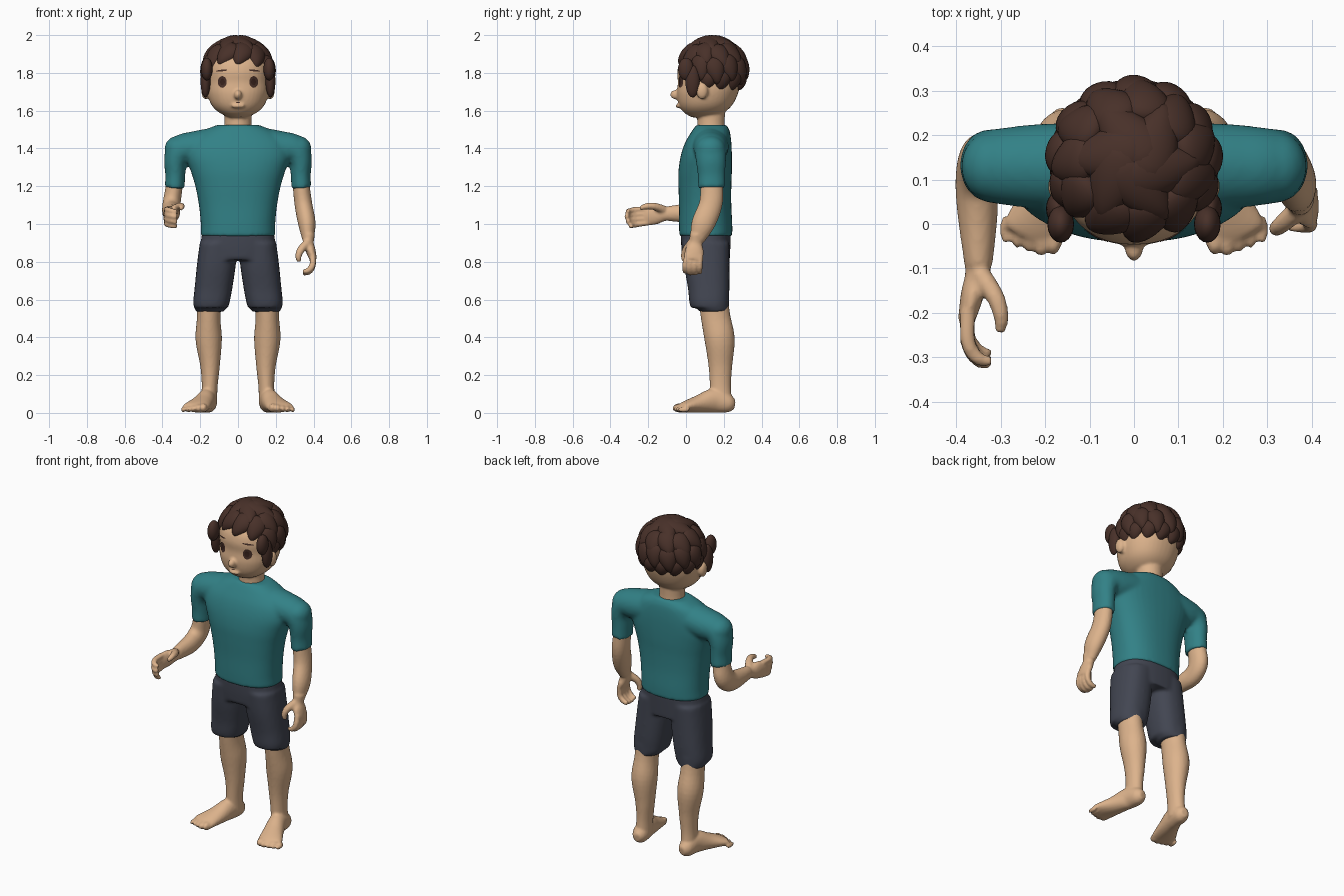
import bpy, bmesh, math
from mathutils import Vector, Matrix

cube = bpy.data.objects.get("Cube")
if cube:
    bpy.data.objects.remove(cube, do_unlink=True)


def material(name, rgb):
    m = bpy.data.materials.new(name)
    m.use_nodes = True
    m.diffuse_color = (*rgb, 1)
    m.node_tree.nodes["Principled BSDF"].inputs["Base Color"].default_value = (*rgb, 1)
    return m


SKIN = material("skin", (.72, .45, .262))
TEAL = material("teal_cloth", (.032, .22, .24))
GREY = material("slate_cloth", (.055, .061, .084))
HAIR = material("brown_hair", (.065, .03, .022))
DARK = material("dark_brown", (.04, .016, .012))


def finish(bm, name, mat, voxel=0, smooth=4):
    """Turn a bmesh into a smooth object, fusing overlapping volumes if voxel is set."""
    bmesh.ops.recalc_face_normals(bm, faces=bm.faces)
    for f in bm.faces:
        f.smooth = True
    me = bpy.data.meshes.new(name)
    bm.to_mesh(me)
    bm.free()
    me.materials.append(mat)
    ob = bpy.data.objects.new(name, me)
    bpy.context.collection.objects.link(ob)
    if voxel:
        r = ob.modifiers.new("fuse", "REMESH")
        r.mode, r.voxel_size, r.use_smooth_shade = "VOXEL", voxel, True
        s = ob.modifiers.new("soften", "SMOOTH")
        s.factor, s.iterations = .5, smooth
    return ob


def spline(pts, steps=5):
    """Catmull-Rom samples through tuples of any length."""
    p = [Vector(q) for q in pts]
    p = [p[0] * 2 - p[1]] + p + [p[-1] * 2 - p[-2]]
    out = []
    for a, b, c, d in zip(p, p[1:], p[2:], p[3:]):
        for i in range(steps):
            t = i / steps
            out.append(b + (c - a) * (t / 2) + (a * 2 - b * 5 + c * 4 - d) * (t * t / 2)
                       + (b * 3 - a - c * 3 + d) * (t ** 3 / 2))
    return out + [p[-2]]


def tube(bm, pts, ref=(1, 0, 0), flat=False, power=2.0, sides=24):
    """Loft through (x, y, z, radius across, radius other way)."""
    rows = spline(pts)
    rings = []
    for i, r in enumerate(rows):
        a, b = rows[max(i - 1, 0)], rows[min(i + 1, len(rows) - 1)]
        t = Vector((0, 0, 1)) if flat else (Vector(b[:3]) - Vector(a[:3])).normalized()
        u = Vector(ref)
        u = (u - t * u.dot(t)).normalized()
        v = t.cross(u)
        ring = []
        for k in range(sides):
            an = math.tau * k / sides
            c, s = math.cos(an), math.sin(an)
            c = math.copysign(abs(c) ** (2 / power), c)
            s = math.copysign(abs(s) ** (2 / power), s)
            ring.append(bm.verts.new(Vector(r[:3]) + u * c * max(r[3], .004) + v * s * max(r[4], .004)))
        rings.append(ring)
    for p, q in zip(rings, rings[1:]):
        for k in range(sides):
            j = (k + 1) % sides
            bm.faces.new((p[k], p[j], q[j], q[k]))
    bm.faces.new(rings[0][::-1])
    bm.faces.new(rings[-1])


def stack(bm, rows, power):
    """Horizontal sections given as (z, half width, front y, back y)."""
    tube(bm, [(0, (f + b) / 2, z, w, (b - f) / 2) for z, w, f, b in rows], flat=True, power=power, sides=40)


def ball(bm, centre, radii, rot=Matrix.Identity(4), taper=0):
    new = bmesh.ops.create_uvsphere(bm, u_segments=20, v_segments=12, radius=1)["verts"]
    for v in new:
        c = v.co
        c.x *= 1 - taper * c.y
        v.co = Vector(centre) + (rot @ Vector(c[i] * radii[i] for i in range(3)))
    return new


def hand(bm, origin, fwd, palm, thumb):
    """Relaxed hand in a local frame: forward, palm side, thumb side."""
    o, f, n, t = (Vector(v) for v in (origin, fwd, palm, thumb))
    at = lambda a, b, c: o + f * a + n * b + t * c
    ref = n
    tube(bm, [(*at(-.05, 0, 0), .034, .038), (*at(.01, 0, 0), .028, .036),
              (*at(.06, -.012, 0), .026, .05), (*at(.12, -.026, -.002), .019, .05)], ref)
    for i in range(4):
        c = .038 - .026 * i
        ln = (.94, 1, .96, .86)[i]
        tube(bm, [(*at(.09, -.022, c * .9), .017, .015), (*at(.09 + .075 * ln, -.022, c), .017, .015),
                  (*at(.09 + .115 * ln, .0, c - .004), .016, .014),
                  (*at(.09 + .125 * ln, .03, c - .008), .012, .011)], ref, sides=12)
    tube(bm, [(*at(.01, .005, .02), .024, .024), (*at(.06, .04, .045), .021, .02),
              (*at(.105, .053, .05), .017, .017), (*at(.14, .05, .042), .012, .012)], ref, sides=12)


# Bare body: head, neck, ears and nose
bm = bmesh.new()
stack(bm, [(1.565, .045, .03, .14), (1.59, .10, -.01, .20), (1.63, .14, -.037, .245), (1.69, .162, -.048, .275),
           (1.75, .167, -.043, .29), (1.81, .168, -.046, .29), (1.87, .155, -.025, .28), (1.93, .09, .04, .22)], 2.2)
stack(bm, [(1.42, .09, .05, .22), (1.52, .072, .06, .205), (1.64, .075, .055, .21)], 2)
ball(bm, (0, -.052, 1.685), (.021, .032, .026))
ball(bm, (0, -.04, 1.625), (.035, .014, .012))
for s in (-1, 1):
    ball(bm, (s * .172, .085, 1.705), (.022, .032, .045))
    # Legs and feet
    tube(bm, [(s * .15, .13, .72, .07, .08), (s * .155, .155, .52, .062, .078), (s * .155, .178, .39, .07, .08),
              (s * .148, .182, .25, .052, .063), (s * .15, .182, .14, .042, .056), (s * .155, .185, .05, .045, .06)])
    tube(bm, [(s * .15, .258, .045, .022, .025), (s * .155, .225, .05, .043, .049), (s * .165, .15, .065, .048, .064),
              (s * .19, .07, .048, .058, .047), (s * .218, .0, .033, .07, .031), (s * .232, -.03, .024, .068, .022)])
    for i in range(5):
        x, r = .182 + .027 * i, .024 - .0025 * i
        y = -.042 + .009 * abs(i - .7)
        ball(bm, (s * x, y, r + .003), (r * .82, .034, r))
# Hanging left arm and bent right arm
tube(bm, [(.325, .135, 1.33, .045, .055), (.335, .137, 1.2, .045, .06), (.347, .13, 1.1, .047, .062),
          (.365, .09, 1.0, .046, .062), (.37, .06, .92, .03, .04)])
hand(bm, (.373, .052, .905), (0, -.12, -.78), (-1, 0, 0), (0, -1, .12))
tube(bm, [(-.325, .135, 1.33, .045, .055), (-.338, .14, 1.2, .045, .06), (-.35, .135, 1.12, .047, .065),
          (-.355, .09, 1.075, .047, .06), (-.352, .02, 1.06, .045, .053), (-.35, -.09, 1.055, .032, .04)])
hand(bm, (-.352, -.1, 1.053), (0, -1, -.09), (1, 0, 0), (0, -.1, 1))
body = finish(bm, "body", SKIN, .0075, 3)

# Shirt: torso with shoulder caps and short sleeves
bm = bmesh.new()
stack(bm, [(.935, .197, -.035, .245), (1.0, .197, -.037, .245), (1.1, .207, -.037, .24), (1.2, .226, -.04, .24),
           (1.28, .25, -.04, .243), (1.36, .275, -.028, .243), (1.43, .26, -.005, .24),
           (1.49, .19, .03, .232), (1.525, .11, .055, .215)], 2.35)
for s in (-1, 1):
    tube(bm, [(s * .1, .13, 1.42, .1, .095), (s * .22, .13, 1.405, .095, .088), (s * .3, .13, 1.39, .086, .08),
              (s * .33, .132, 1.335, .08, .062), (s * .332, .135, 1.26, .073, .053),
              (s * .335, .136, 1.19, .073, .053)], (0, 1, 0))
    ball(bm, (s * .318, .13, 1.395), (.072, .08, .072))
finish(bm, "shirt", TEAL, .01, 6)

# Shorts: hips, two wide legs and inner hems
bm = bmesh.new()
stack(bm, [(.81, .2, -.018, .232), (.88, .2, -.025, .235), (.955, .19, -.028, .238)], 2.4)
for s in (-1, 1):
    tube(bm, [(s * .103, .105, .9, .1, .125), (s * .115, .11, .78, .103, .12), (s * .13, .12, .66, .1, .11),
              (s * .14, .122, .59, .097, .105), (s * .143, .125, .555, .09, .1)], flat=True, power=2.4)
    tube(bm, [(s * .148, .145, .6, .08, .085), (s * .148, .148, .535, .077, .08)], flat=True)
finish(bm, "shorts", GREY, .01, 5)

# Hair: a cap cut along the hairline, covered with rings of swirling locks
bm = bmesh.new()
mid = Vector((0, .14, 1.81))
ball(bm, mid, (.176, .172, .168))


def hairline(y):
    return 1.86 - .15 * min(max((y + .01) / .08, 0), 1)


low = [f for f in bm.faces if f.calc_center_median().z < hairline(f.calc_center_median().y)]
bmesh.ops.delete(bm, geom=low, context="FACES")


def lock(theta, az, size, swirl=.35):
    th, a = math.radians(theta), math.radians(az)
    n = Vector((math.sin(th) * math.sin(a), -math.sin(th) * math.cos(a), math.cos(th)))
    t = Vector((math.cos(a), math.sin(a), 0))
    d = t.cross(n)
    if d.z > 0:
        d = -d
    d = (d + t * swirl).normalized()
    rot = Matrix((d.cross(n), d, n)).transposed().to_4x4()
    pos = mid + Vector((n.x * .163, n.y * .158, n.z * .155))
    ball(bm, pos, size, rot, .35)


for i in range(6):
    lock(24, i * 60 + 15, (.055, .095, .034), .5)
for i in range(11):
    lock(56 + 5 * (i % 2), i * 360 / 11 + 8, (.054, .075, .038), -.45 if i in (0, 1, 10) else .35)
for i in range(9):
    lock(84 + 6 * (i % 2), 68 + i * 28, (.05, .075, .038), .2)
for i in range(8):
    lock(109, 80 + i * 28.5, (.045, .055, .034), -.2)
for s in (-1, 1):
    ball(bm, (s * .172, .035, 1.755), (.026, .038, .085))
    ball(bm, (s * .165, .0, 1.82), (.03, .042, .06))
finish(bm, "hair", HAIR)


# Painted face details: thin discs draped over the head
def face_patch(name, x, z, w, h, mat, tilt=0, lift=.003):
    bm = bmesh.new()
    grid = bmesh.ops.create_grid(bm, x_segments=10, y_segments=10, size=1)["verts"]
    for v in grid:
        a, b = v.co.x, v.co.y
        a, b = a * math.sqrt(1 - b * b / 2), b * math.sqrt(1 - a * a / 2)
        v.co = (x + a * w, -.3, z + b * h + a * w * tilt)
    ob = finish(bm, name, mat)
    ob.data.flip_normals() if ob.data.polygons[0].normal.y > 0 else None
    m = ob.modifiers.new("drape", "SHRINKWRAP")
    m.target, m.wrap_method, m.wrap_mode = body, "PROJECT", "ABOVE_SURFACE"
    m.use_project_y, m.use_positive_direction, m.offset = True, True, lift


for s, side in ((-1, "right"), (1, "left")):
    face_patch(side + "_eye", s * .082, 1.752, .023, .031, HAIR)
    face_patch(side + "_pupil", s * .08, 1.752, .012, .018, DARK, lift=.005)
    face_patch(side + "_brow", s * .085, 1.812, .03, .0045, HAIR, -.1 * s)
face_patch("mouth", 0, 1.642, .012, .003, DARK)
